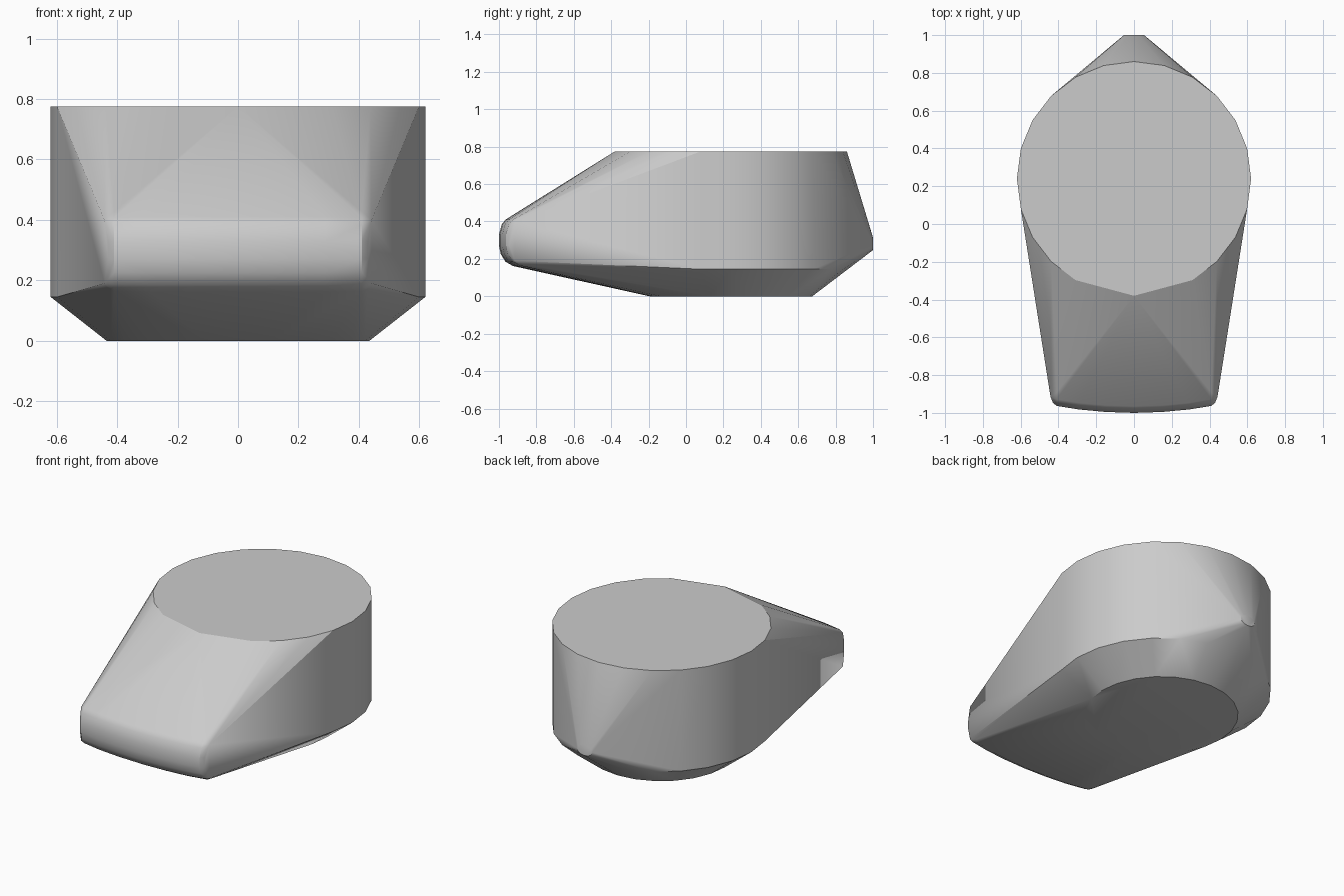
import bpy, bmesh
from math import sin, cos, pi, radians

cube = bpy.data.objects.get("Cube")
if cube:
    bpy.data.objects.remove(cube)

CENTRE_Y = 0.24


def ring(radius, z, sides=24, skip=()):
    """Level circle of points, the first one facing the front."""
    return [(radius * sin(2 * pi * i / sides), CENTRE_Y - radius * cos(2 * pi * i / sides), z)
            for i in range(sides) if i not in skip]


def nose_section(x, setback, z_scale):
    """Rounded upright profile of the front bar at one x."""
    profile = [(-0.925, 0.162), (-0.965, 0.185), (-0.99, 0.225), (-1.0, 0.27),
               (-1.0, 0.33), (-0.985, 0.385), (-0.965, 0.41), (-0.93, 0.43)]
    return [(x, y + setback, 0.297 + (z - 0.297) * z_scale) for y, z in profile]


# Round body: flat top, straight wall and chamfered underside
points = ring(0.62, 0.775, skip=(1, 23)) + ring(0.62, 0.145) + ring(0.435, 0)

# Bowed front bar, with its ends rounded off
for side in (-1, 1):
    for x, setback, z_scale in ((0, 0, 1), (0.15, 0.005, 1), (0.29, 0.018, 1),
                                (0.41, 0.037, 0.98), (0.43, 0.055, 0.93)):
        points += nose_section(side * x, setback, z_scale)
    points += [(side * 0.442, -0.915, z) for z in (0.19, 0.40)]

# Small rounded tip at the back
points += [(0.053 * cos(pi * i / 6), 1.0, 0.28 + 0.033 * sin(pi * i / 6)) for i in range(12)]

# Skin stretched over all the parts
bm = bmesh.new()
for p in points:
    bm.verts.new(p)
bmesh.ops.remove_doubles(bm, verts=bm.verts, dist=0.0005)
bmesh.ops.convex_hull(bm, input=bm.verts)
loose = [v for v in bm.verts if not v.link_faces]
bmesh.ops.delete(bm, geom=loose, context='VERTS')
bmesh.ops.dissolve_limit(bm, angle_limit=radians(0.5), verts=bm.verts, edges=bm.edges)
bmesh.ops.recalc_face_normals(bm, faces=bm.faces)
mesh = bpy.data.meshes.new("tapered_body")
bm.to_mesh(mesh)
bm.free()

body = bpy.data.objects.new("tapered_body", mesh)
bpy.context.collection.objects.link(body)

# Plain grey finish
grey = bpy.data.materials.new("light_grey")
grey.use_nodes = True
colour = (0.6, 0.6, 0.6, 1)
grey.diffuse_color = colour
grey.node_tree.nodes["Principled BSDF"].inputs["Base Color"].default_value = colour
mesh.materials.append(grey)

bpy.ops.object.select_all(action='DESELECT')
body.select_set(True)
bpy.context.view_layer.objects.active = body
bpy.ops.object.shade_smooth_by_angle(angle=radians(30))
